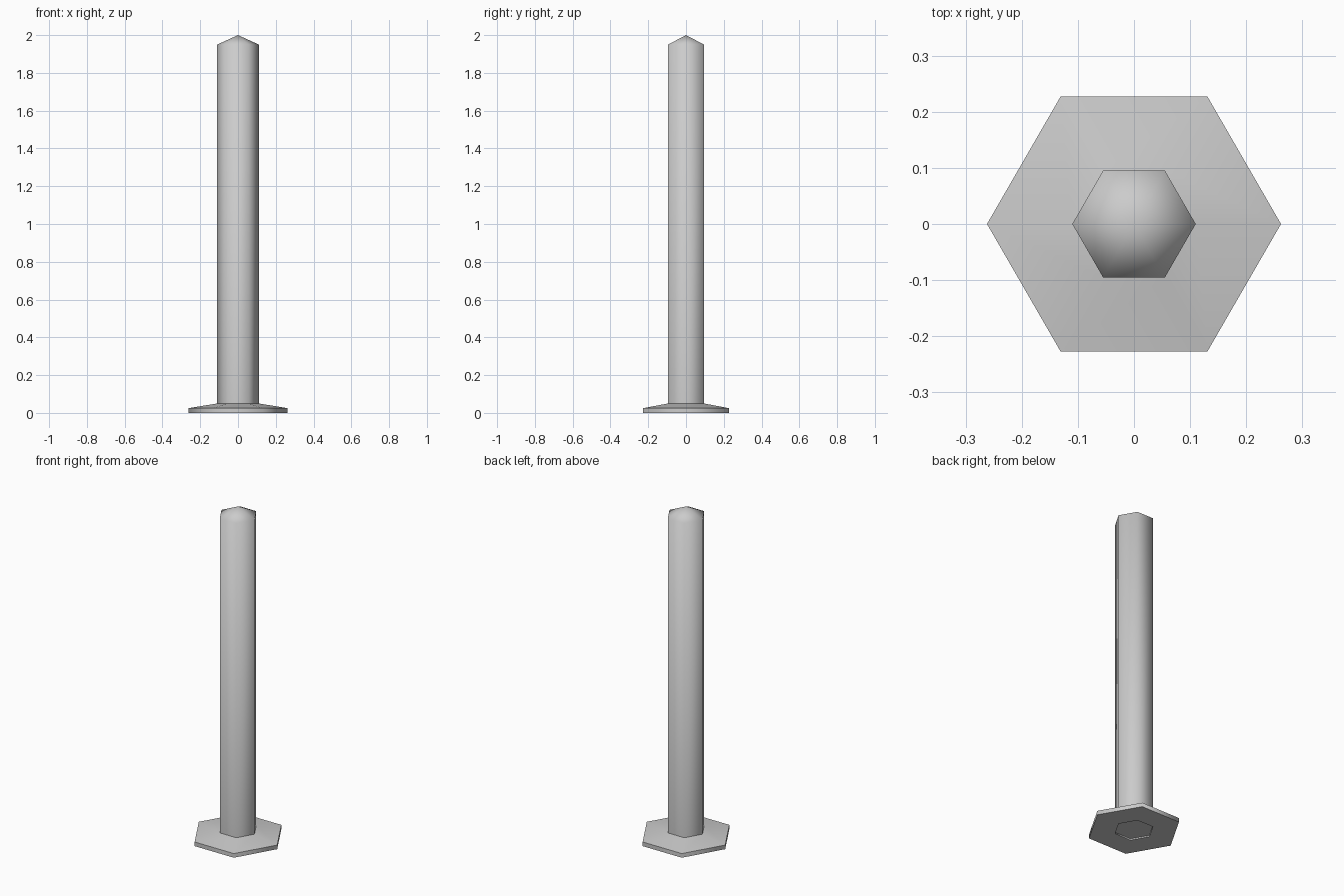
import bpy
import bmesh
from math import cos, sin, pi, radians

SIDES = 6

cube = bpy.data.objects.get("Cube")
if cube:
    bpy.data.objects.remove(cube, do_unlink=True)

# Single grey material
grey = bpy.data.materials.new("light_grey")
grey.use_nodes = True
colour = (0.6, 0.6, 0.6, 1)
grey.diffuse_color = colour
grey.node_tree.nodes["Principled BSDF"].inputs["Base Color"].default_value = colour


def hex_lathe(name, profile):
    """Turn (radius, z) points, ordered bottom to top, into a six-sided solid."""
    bm = bmesh.new()
    rings = []
    for r, z in profile:
        count = SIDES if r > 0 else 1
        rings.append([bm.verts.new((r * cos(2 * pi * i / SIDES),
                                    r * sin(2 * pi * i / SIDES), z))
                      for i in range(count)])
    for low, high in zip(rings, rings[1:]):
        for i in range(SIDES):
            j = (i + 1) % SIDES
            if len(high) == 1:
                bm.faces.new((low[i], low[j], high[0]))
            else:
                bm.faces.new((low[i], low[j], high[j], high[i]))
    if len(rings[-1]) == 1:
        bm.faces.new(rings[0][::-1])
    mesh = bpy.data.meshes.new(name)
    bm.to_mesh(mesh)
    bm.free()
    mesh.materials.append(grey)
    obj = bpy.data.objects.new(name, mesh)
    bpy.context.collection.objects.link(obj)
    bpy.ops.object.select_all(action='DESELECT')
    obj.select_set(True)
    bpy.context.view_layer.objects.active = obj
    bpy.ops.object.shade_smooth_by_angle(angle=radians(66))
    return obj


# Tall post with a shallow pointed cap
hex_lathe("post", [(0.11, 0.008), (0.11, 1.95), (0, 2.0)])

# Sloped foot plate around the post
hex_lathe("base_plate", [(0.11, 0.008), (0.11, 0), (0.262, 0),
                         (0.262, 0.025), (0.11, 0.05)])
